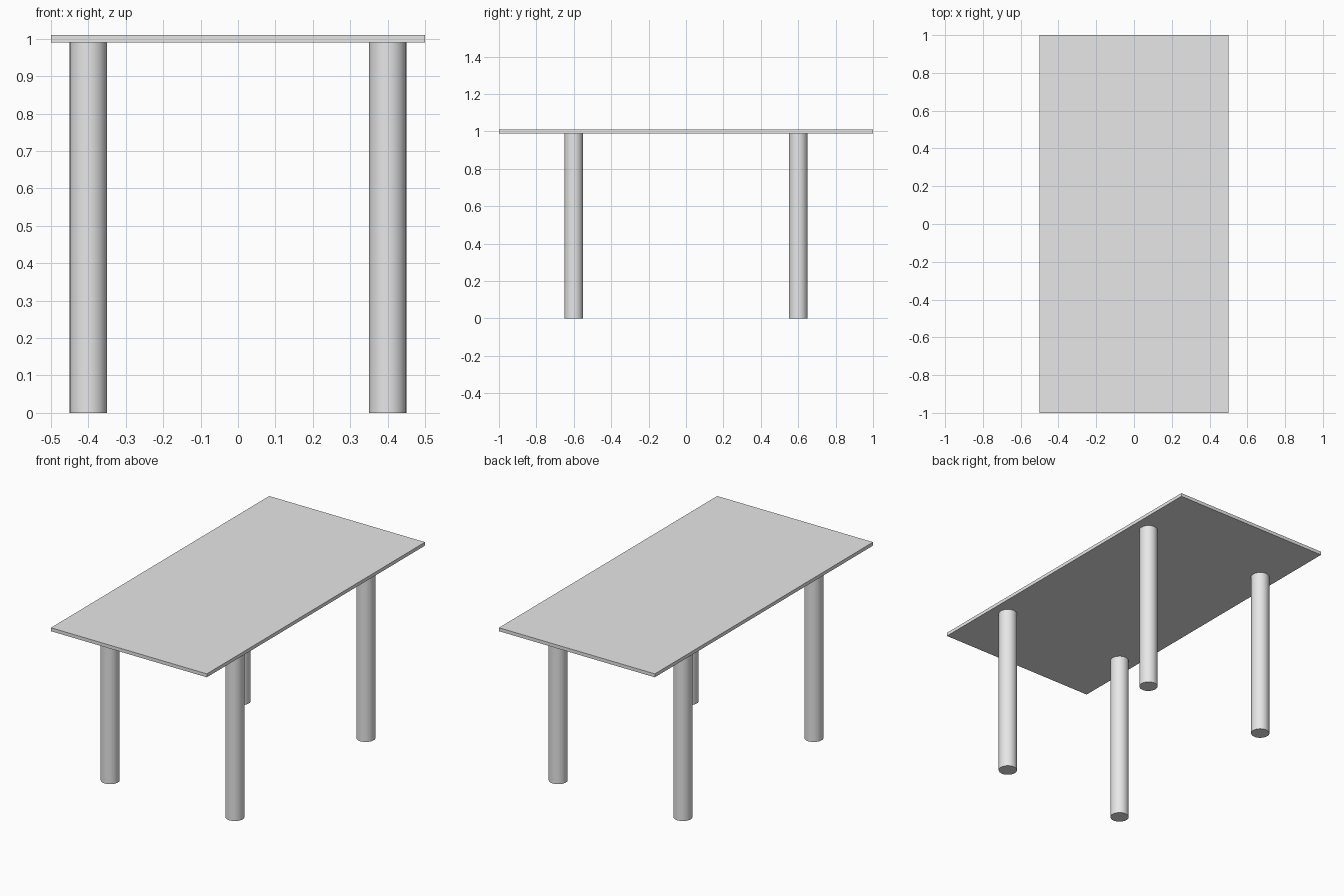
import bpy
import math

cube = bpy.data.objects.get("Cube")
if cube:
    bpy.data.objects.remove(cube, do_unlink=True)

# Single plain grey for the whole table
GREY = (0.8, 0.8, 0.8, 1.0)
grey = bpy.data.materials.new("light_grey")
grey.use_nodes = True
grey.diffuse_color = GREY
for node in grey.node_tree.nodes:
    if node.type == 'BSDF_PRINCIPLED':
        node.inputs["Base Color"].default_value = GREY

HEIGHT = 1.0       # middle of the table top, where the legs end
THICKNESS = 0.02
LEG_RADIUS = 0.05


def finish(name):
    obj = bpy.context.object
    obj.name = name
    obj.data.name = name
    obj.data.materials.append(grey)
    return obj


# Table top: thin flat slab
bpy.ops.mesh.primitive_cube_add(size=1, location=(0, 0, HEIGHT))
table_top = finish("table_top")
table_top.scale = (1, 2, THICKNESS)
bpy.ops.object.transform_apply(location=False, rotation=False, scale=True)

# Four round legs, set in from the corners
for x_name, x in (("left", 0.4), ("right", -0.4)):
    for y_name, y in (("front", -0.6), ("back", 0.6)):
        bpy.ops.mesh.primitive_cylinder_add(
            vertices=32, radius=LEG_RADIUS, depth=HEIGHT,
            location=(x, y, HEIGHT / 2))
        finish(f"{y_name}_{x_name}_leg")
        bpy.ops.object.shade_smooth_by_angle(angle=math.radians(30))
